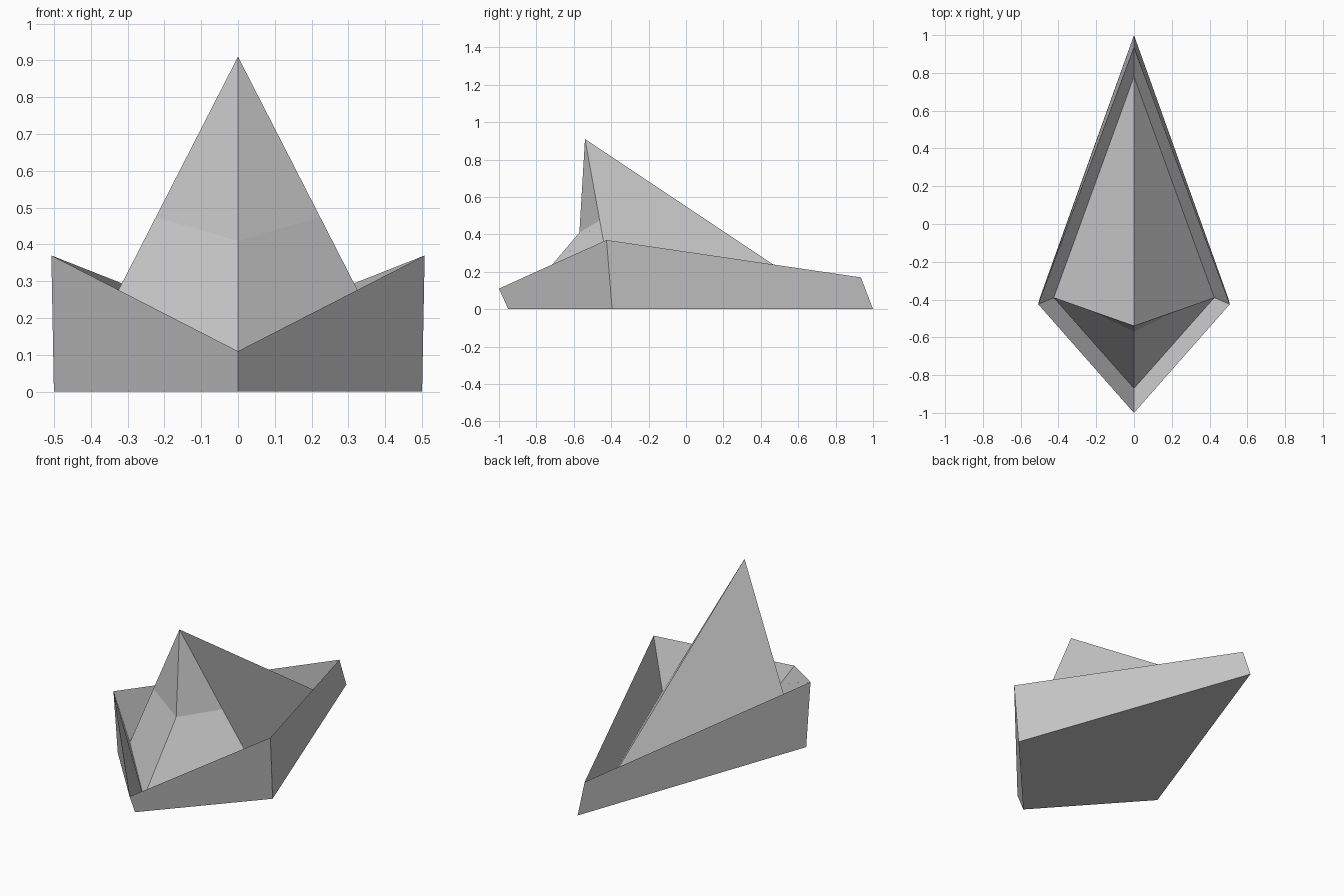
import bpy
import bmesh

cube = bpy.data.objects.get("Cube")
if cube:
    bpy.data.objects.remove(cube, do_unlink=True)

# One plain grey for everything
grey = bpy.data.materials.new("plain grey")
grey.use_nodes = True
colour = (0.6, 0.6, 0.6, 1)
grey.diffuse_color = colour
bsdf = next(n for n in grey.node_tree.nodes if n.type == "BSDF_PRINCIPLED")
bsdf.inputs["Base Color"].default_value = colour


def kite(bm, back, side, front):
    """Kite-shaped ring of four points: back, -x side, front, +x side."""
    x, y, z = side
    points = [(0, *back), (-x, y, z), (0, *front), (x, y, z)]
    return [bm.verts.new(p) for p in points]


def bridge(bm, low, high):
    for i in range(len(low)):
        j = (i + 1) % len(low)
        bm.faces.new((low[i], low[j], high[j], high[i]))


def finish(bm, name):
    mesh = bpy.data.meshes.new(name)
    bm.to_mesh(mesh)
    bm.free()
    mesh.materials.append(grey)
    obj = bpy.data.objects.new(name, mesh)
    bpy.context.collection.objects.link(obj)
    return obj


INNER = dict(back=(0.78, 0.03), side=(0.425, -0.39, 0.08), front=(-0.87, 0.055))

# Hull: flat floor, outer walls up to a sharp rim, inner walls sloping down
bm = bmesh.new()
floor = kite(bm, back=(1, 0), side=(0.5, -0.395, 0), front=(-0.95, 0))
rim = kite(bm, back=(0.935, 0.17), side=(0.507, -0.425, 0.37), front=(-1, 0.11))
well = kite(bm, **INNER)
bm.faces.new(reversed(floor))
bridge(bm, floor, rim)
bridge(bm, rim, well)
finish(bm, "hull")

# Spire: tall leaning pyramid with a kinked front ridge
bm = bmesh.new()
back, right, front, left = kite(bm, **INNER)
apex = bm.verts.new((0, -0.54, 0.91))
knee = bm.verts.new((0, -0.57, 0.41))
shoulder_r, shoulder_l = (
    bm.verts.new(apex.co.lerp(corner.co, 0.525)) for corner in (right, left))
for face in (
    (back, right, shoulder_r, apex),
    (right, front, knee, shoulder_r),
    (shoulder_r, knee, apex),
    (left, back, apex, shoulder_l),
    (front, left, shoulder_l, knee),
    (knee, shoulder_l, apex),
):
    bm.faces.new(face)
finish(bm, "spire")
